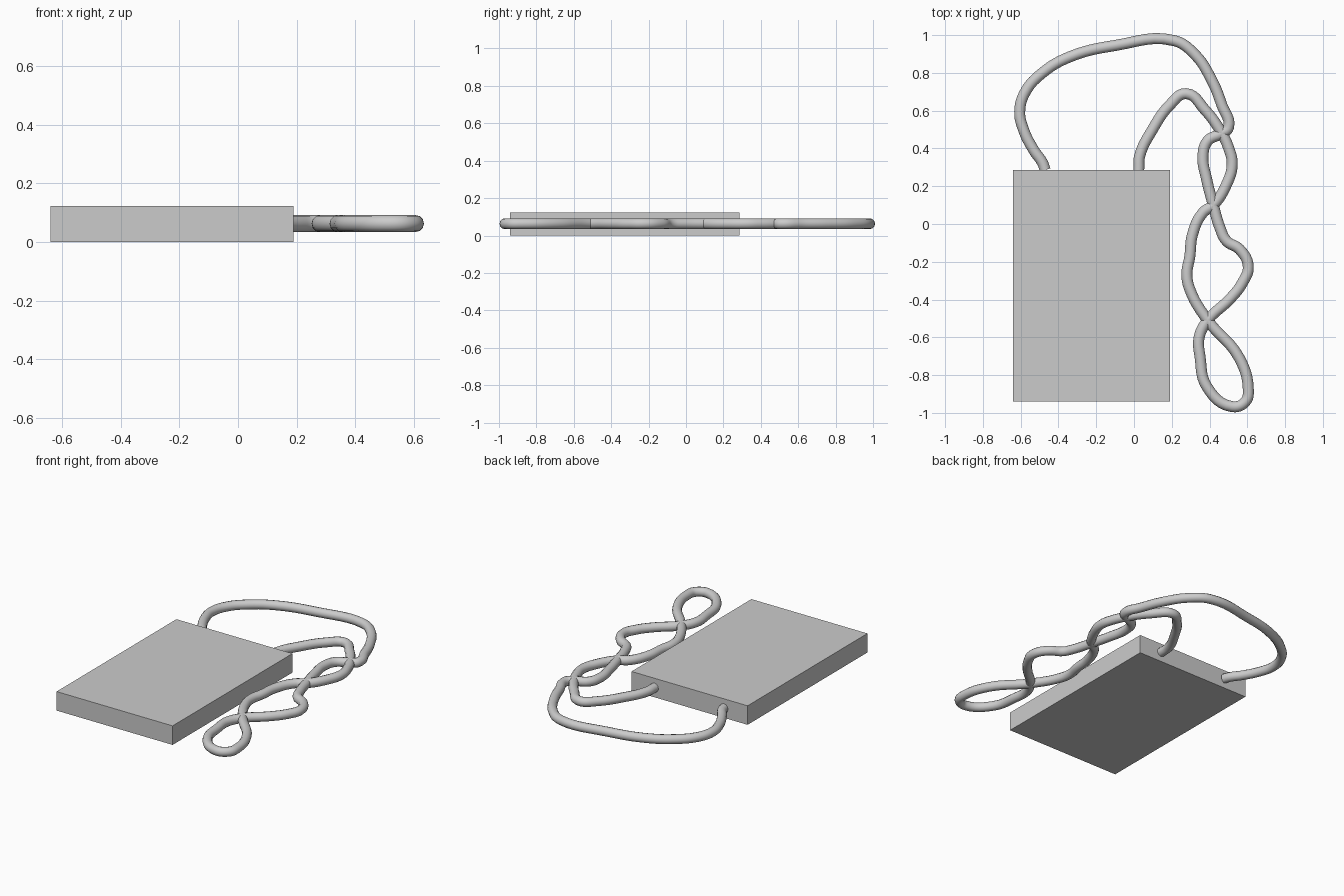
import bpy

if "Cube" in bpy.data.objects:
    bpy.data.objects.remove(bpy.data.objects["Cube"])

# Main flat box
x0, x1, y0, y1, h = -0.64, 0.19, -0.94, 0.285, 0.123
bpy.ops.mesh.primitive_cube_add(size=1, location=((x0 + x1) / 2, (y0 + y1) / 2, h / 2))
box = bpy.context.object
box.name = "box_body"
box.scale = (x1 - x0, y1 - y0, h)
bpy.ops.object.transform_apply(location=False, rotation=False, scale=True)

# Cord centre line, seen from above, leaving and re-entering the back face
path = [
    # outer arc
    (-.47, .285), (-.485, .325), (-.53, .39), (-.585, .50), (-.605, .595), (-.575, .70),
    (-.485, .80), (-.34, .885), (-.10, .945), (.215, .97), (.32, .90),
    (.41, .765), (.465, .63), (.50, .51),
    # down the twist
    (.465, .48), (.39, .44), (.365, .36), (.385, .235), (.42, .10),
    (.455, -.02), (.49, -.09), (.56, -.135), (.605, -.225), (.575, -.31),
    (.51, -.395), (.39, -.51), (.345, -.60), (.35, -.705), (.385, -.86),
    # end loop and back up
    (.52, -.967), (.59, -.94), (.605, -.875), (.555, -.705), (.39, -.51),
    (.295, -.345), (.28, -.265), (.295, -.175), (.31, -.055), (.365, .06),
    (.42, .10), (.49, .21), (.52, .315), (.50, .405), (.465, .48),
    # inner arc
    (.375, .605), (.275, .69), (.19, .63), (.095, .495), (.03, .36), (.025, .285),
]

curve = bpy.data.curves.new("cord", 'CURVE')
curve.dimensions = '3D'
curve.bevel_depth = 0.029
curve.bevel_resolution = 4
curve.resolution_u = 6
spline = curve.splines.new('BEZIER')
spline.bezier_points.add(len(path) - 1)
for point, (x, y) in zip(spline.bezier_points, path):
    point.co = (x, y, 0.063)
    point.handle_left_type = point.handle_right_type = 'AUTO'
spline.use_smooth = True

cord = bpy.data.objects.new("twisted_cord", curve)
bpy.context.collection.objects.link(cord)

# Turn the cord into a smooth-shaded mesh
bpy.ops.object.select_all(action='DESELECT')
cord.select_set(True)
bpy.context.view_layer.objects.active = cord
bpy.ops.object.convert(target='MESH')
bpy.ops.object.shade_smooth()
